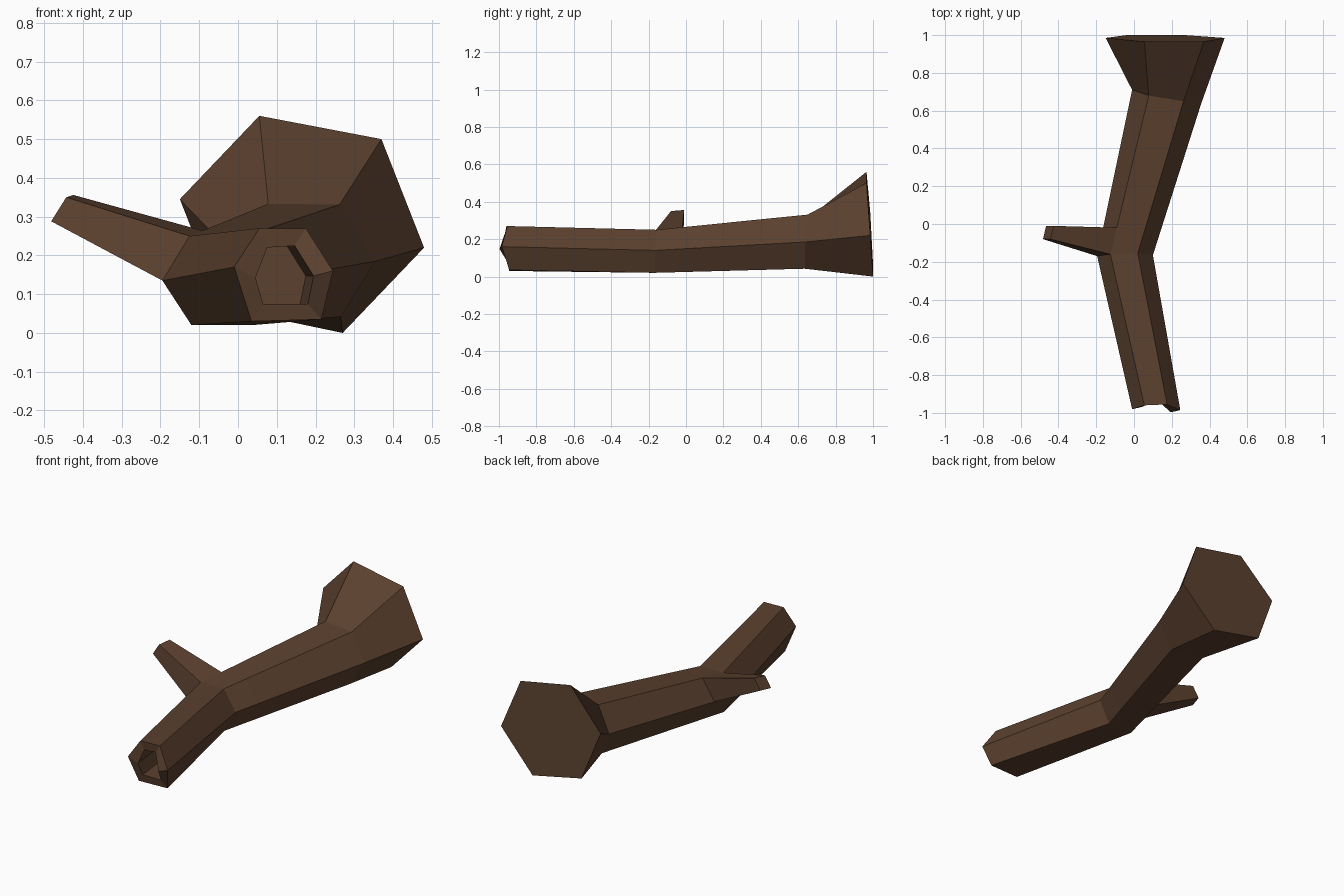
import bpy, bmesh
from mathutils import Vector

if "Cube" in bpy.data.objects:
    bpy.data.objects.remove(bpy.data.objects["Cube"])

# Hexagonal cross-sections: left, top-left, top-right, right, bottom-right, bottom-left
front = [(-.01, -.98, .17), (.055, -.96, .27), (.175, -.955, .27),
         (.245, -.985, .16), (.215, -.945, .035), (.035, -.945, .03)]
bend = [(-.195, -.17, .135), (-.125, -.16, .25), (.02, -.155, .25),
        (.1, -.165, .14), (.035, -.17, .02), (-.12, -.17, .02)]
neck = [(-.01, .71, .2), (.078, .68, .333), (.262, .65, .331),
        (.355, .635, .185), (.265, .635, .042), (.07, .66, .05)]
flare = [(-.15, .985, .345), (.055, .965, .56), (.37, .965, .5),
         (.48, .985, .22), (.27, 1.0, 0), (-.04, 1.0, .065)]
mouth = [(.045, -.968, .142), (.075, -.953, .22), (.146, -.953, .225),
         (.195, -.997, .147), (.18, -.952, .074), (.065, -.952, .075)]
branch_tip = [(-.482, -.08, .288), (-.443, -.08, .35),
              (-.425, -.01, .356), (-.465, -.01, .295)]

bm = bmesh.new()


def ring(points):
    return [bm.verts.new(p) for p in points]


def bridge(a, b, skip=None):
    n = len(a)
    for i in range(n):
        if i != skip:
            bm.faces.new((a[i], a[(i + 1) % n], b[(i + 1) % n], b[i]))


# Trunk, with an extra loop where the branch ends
behind = [Vector(a).lerp(Vector(b), .167) for a, b in zip(bend, neck)]
r_front, r_bend, r_behind, r_neck, r_flare = map(ring, (front, bend, behind, neck, flare))
bridge(r_front, r_bend)
bridge(r_bend, r_behind, skip=0)
bridge(r_behind, r_neck)
bridge(r_neck, r_flare)
bm.faces.new(r_flare)

# Branch grown from the open trunk face
tip = ring(branch_tip)
bridge([r_bend[0], r_bend[1], r_behind[1], r_behind[0]], tip)
bm.faces.new(tip)

# Hollow front end
r_mouth = ring(mouth)
r_deep = ring([Vector((p[0] - .02, -.78, p[2])) for p in mouth])
bridge(r_front, r_mouth)
bridge(r_mouth, r_deep)
bm.faces.new(r_deep)
bmesh.ops.recalc_face_normals(bm, faces=bm.faces)

mesh = bpy.data.meshes.new("hollow_log")
bm.to_mesh(mesh)
bm.free()
log = bpy.data.objects.new("hollow_log", mesh)
bpy.context.collection.objects.link(log)

# Brown bark
bark = bpy.data.materials.new("bark")
bark.diffuse_color = (.105, .052, .028, 1)
bark.use_nodes = True
bark.node_tree.nodes["Principled BSDF"].inputs["Base Color"].default_value = bark.diffuse_color
mesh.materials.append(bark)
